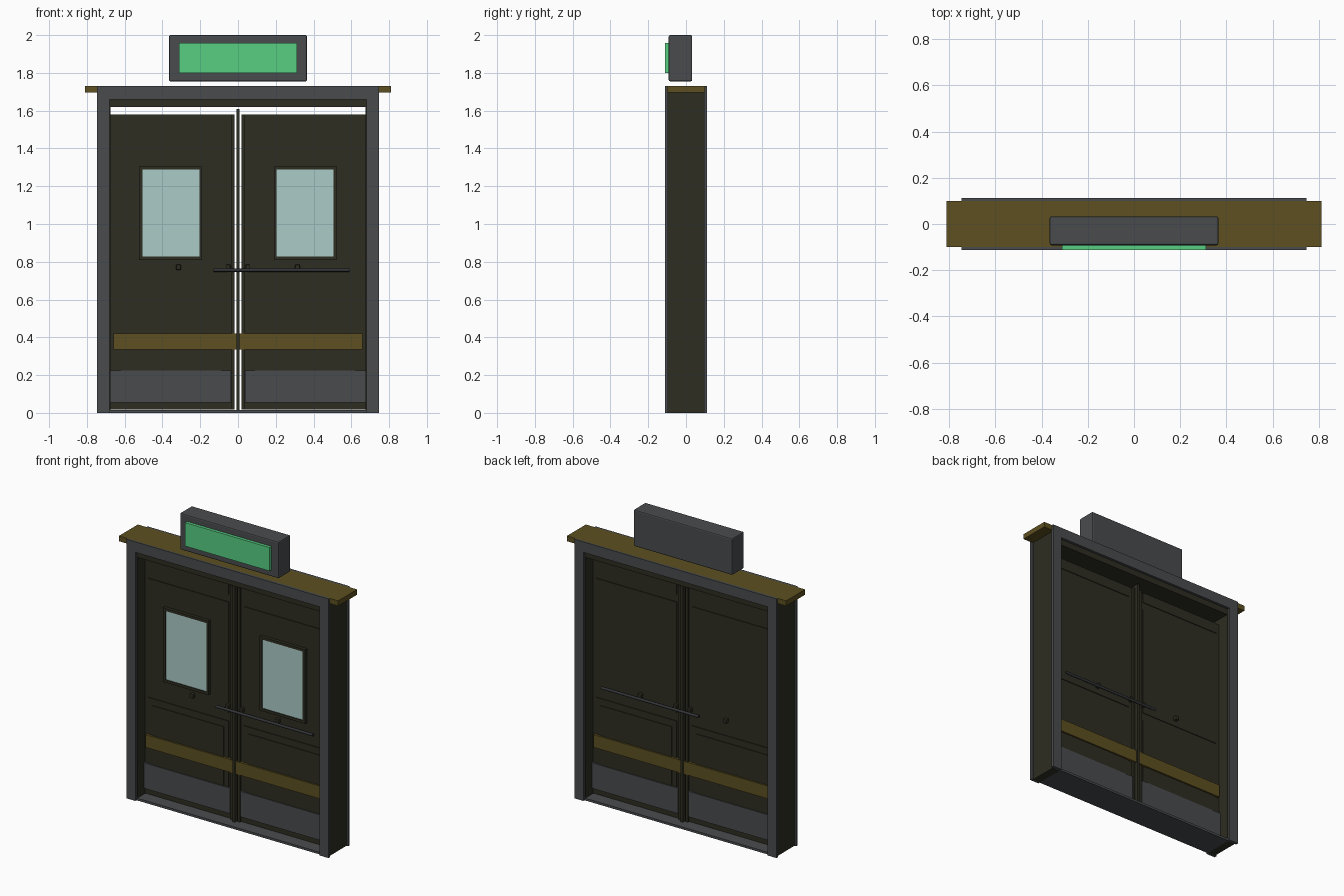
import bpy, math

if "Cube" in bpy.data.objects:
    bpy.data.objects.remove(bpy.data.objects["Cube"])


def material(name, rgb):
    m = bpy.data.materials.new(name)
    m.diffuse_color = (*rgb, 1)
    m.use_nodes = True
    m.node_tree.nodes["Principled BSDF"].inputs["Base Color"].default_value = m.diffuse_color
    return m


GREY = material("grey metal", (0.066, 0.071, 0.075))
DOOR = material("dark olive paint", (0.027, 0.026, 0.016))
BRASS = material("brown brass", (0.110, 0.080, 0.015))
GLASS = material("pale glass", (0.41, 0.60, 0.57))
GREEN = material("green sign", (0.095, 0.62, 0.225))
STEEL = material("dark steel", (0.032, 0.034, 0.037))


def box(name, x, y, z, mat, bevel=0):
    """Box from (min, max) ranges on each axis."""
    bpy.ops.mesh.primitive_cube_add(size=1, location=[(a + b) / 2 for a, b in (x, y, z)])
    o = bpy.context.object
    o.name = name
    o.scale = [abs(b - a) for a, b in (x, y, z)]
    bpy.ops.object.transform_apply(location=False, rotation=False, scale=True)
    o.data.materials.append(mat)
    if bevel:
        m = o.modifiers.new("bevel", 'BEVEL')
        m.width, m.segments = bevel, 2
    return o


def rod(name, loc, r, length, axis, mat):
    rot = (0, math.pi / 2, 0) if axis == 'X' else (math.pi / 2, 0, 0)
    bpy.ops.mesh.primitive_cylinder_add(vertices=16, radius=r, depth=length, location=loc, rotation=rot)
    o = bpy.context.object
    o.name = name
    o.data.materials.append(mat)
    bpy.ops.object.shade_smooth_by_angle()
    return o


# frame: threshold, header and projecting cap
box("threshold", (-0.68, 0.68), (-0.1, 0.1), (0, 0.015), GREY)
box("header", (-0.735, 0.735), (-0.095, 0.095), (1.62, 1.695), DOOR)
box("cap", (-0.81, 0.81), (-0.1, 0.1), (1.695, 1.73), BRASS)
# casing on the front and back faces
for face, s in (("front", -1), ("back", 1)):
    y = (s * 0.095, s * 0.112)
    box(face + "_head_casing", (-0.68, 0.68), y, (1.66, 1.73), GREY)
    for side in (-1, 1):
        xs = sorted((side * 0.68, side * 0.747))
        box(face + "_side_casing", xs, y, (0, 1.73), GREY)

# centre post between the leaves
box("centre_post", (-0.008, 0.008), (-0.045, 0.045), (0, 1.61), DOOR)

for side in (-1, 1):
    def span(a, b):
        return sorted((side * a, side * b))
    box("side_jamb", span(0.675, 0.735), (-0.095, 0.095), (0, 1.62), DOOR)
    # leaf with layered rails and panels, the same on both faces
    box("door_leaf", span(0.018, 0.677), (-0.016, 0.016), (0.017, 1.58), DOOR)
    box("top_rail", span(0.055, 0.65), (-0.021, 0.021), (1.51, 1.58), DOOR)
    box("upper_panel", span(0.055, 0.65), (-0.021, 0.021), (0.72, 1.46), DOOR)
    box("lower_panel", span(0.055, 0.65), (-0.021, 0.021), (0.05, 0.665), DOOR)
    box("lower_inner_panel", span(0.09, 0.62), (-0.025, 0.025), (0.08, 0.62), DOOR)
    box("meeting_stile", span(0.018, 0.035), (-0.03, 0.03), (0.017, 1.58), DOOR)
    box("kick_plate", span(0.038, 0.677), (-0.03, 0.03), (0.055, 0.225), GREY)
    # window border and glass, front only
    for x in ((0.19, 0.205), (0.505, 0.525)):
        box("window_stile", span(*x), (-0.042, -0.02), (0.81, 1.305), DOOR)
    for z in ((0.81, 0.828), (1.288, 1.305)):
        box("window_rail", span(0.205, 0.505), (-0.042, -0.02), z, DOOR)
    box("window_glass", span(0.205, 0.505), (-0.036, -0.028), (0.828, 1.288), GLASS)
    # lock knob and pull bracket through the leaf
    box("lock_knob", span(0.302, 0.328), (-0.045, 0.045), (0.757, 0.785), DOOR, 0.004)
    box("rod_bracket", span(0.04, 0.062), (-0.045, 0.045), (0.757, 0.785), DOOR, 0.004)

# full-width push band and offset bar on both faces
box("push_band", (-0.66, 0.66), (-0.036, 0.036), (0.335, 0.42), BRASS)
for s in (-1, 1):
    rod("push_bar", (0.23, s * 0.05, 0.756), 0.009, 0.72, 'X', STEEL)

# sign box above the door
box("sign_box", (-0.365, 0.365), (-0.092, 0.033), (1.755, 2.0), GREY, 0.008)
box("sign_face", (-0.312, 0.312), (-0.112, -0.09), (1.80, 1.957), GREEN)
